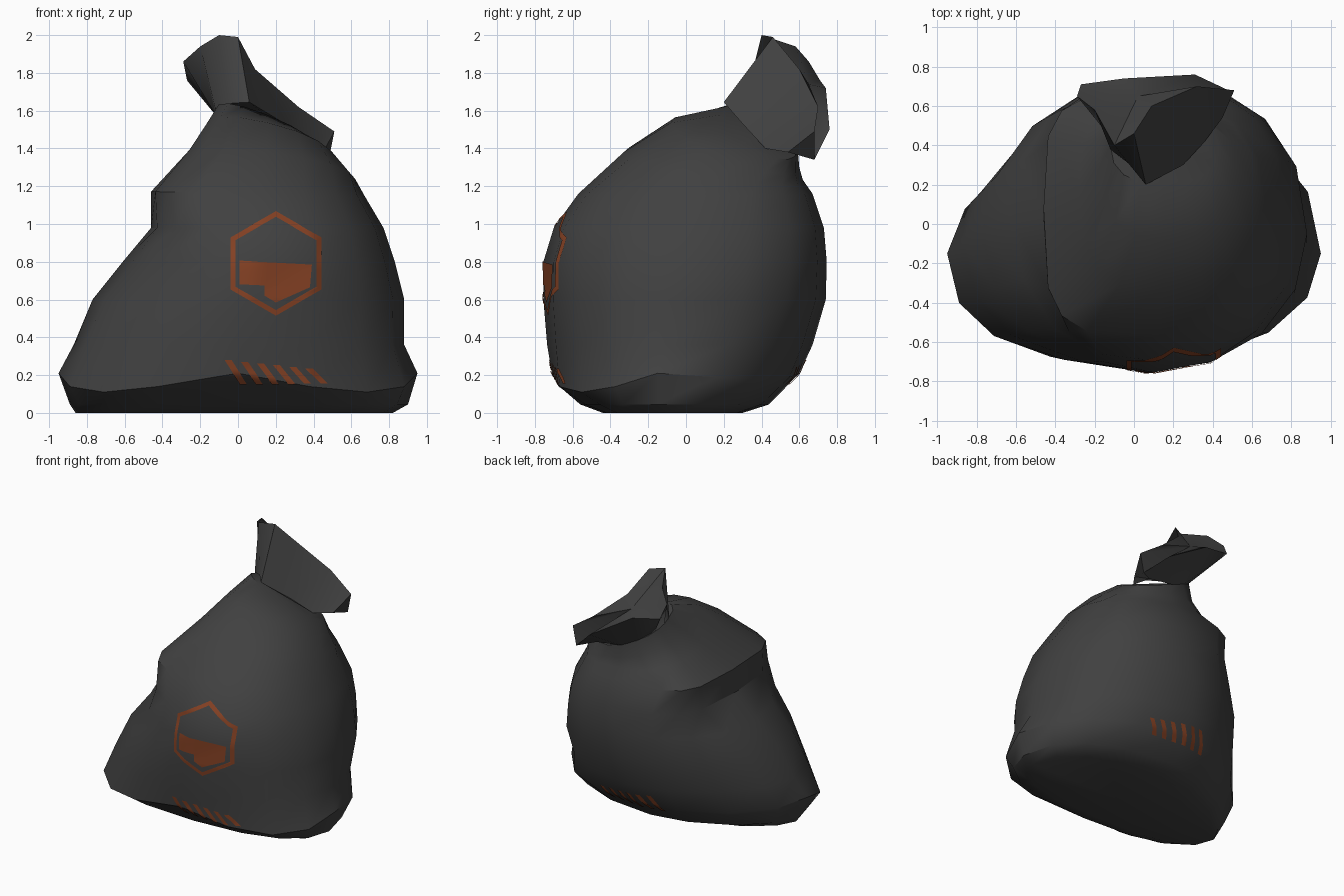
import bpy, bmesh, math
from mathutils import Vector
from mathutils.bvhtree import BVHTree

if "Cube" in bpy.data.objects:
    bpy.data.objects.remove(bpy.data.objects["Cube"])


def material(name, rgb):
    m = bpy.data.materials.new(name)
    m.diffuse_color = (*rgb, 1)
    m.use_nodes = True
    m.node_tree.nodes["Principled BSDF"].inputs["Base Color"].default_value = m.diffuse_color
    return m


BAG = material("charcoal plastic", (0.052, 0.052, 0.052))
PAINT = material("rust orange paint", (0.23, 0.052, 0.017))


def finish(bm, name, mat, angle=40):
    me = bpy.data.meshes.new(name)
    bm.to_mesh(me)
    ob = bpy.data.objects.new(name, me)
    bpy.context.collection.objects.link(ob)
    me.materials.append(mat)
    bpy.ops.object.select_all(action='DESELECT')
    ob.select_set(True)
    bpy.context.view_layer.objects.active = ob
    bpy.ops.object.shade_smooth_by_angle(angle=math.radians(angle))
    return ob


def loft(bm, rings):
    """Skin a stack of closed rings; returns the vertex loops."""
    loops = [[bm.verts.new(p) for p in r] for r in rings]
    for a, b in zip(loops, loops[1:]):
        for i in range(len(a)):
            j = (i + 1) % len(a)
            bm.faces.new((a[i], a[j], b[j], b[i]))
    return loops


# Bag body: lopsided rounded sections that tilt towards the neck
SIDES = 16
SECTIONS = [  # z, left, right, front, back, centre x, centre y, slope x, slope y
    (0.01, -0.86, 0.82, -0.44, 0.30, 0.00, -0.14, 0, 0),
    (0.045, -0.89, 0.90, -0.56, 0.44, 0.00, -0.15, 0, 0),
    (0.21, -0.95, 0.95, -0.71, 0.60, 0.00, -0.15, 0, 0),
    (0.36, -0.87, 0.88, -0.735, 0.67, 0.02, -0.10, 0, 0),
    (0.60, -0.77, 0.88, -0.755, 0.74, 0.06, -0.05, 0, 0),
    (0.80, -0.61, 0.83, -0.755, 0.745, 0.10, 0.00, 0, 0),
    (0.98, -0.46, 0.77, -0.70, 0.73, 0.14, 0.03, 0, 0),
    (1.16, -0.46, 0.67, -0.57, 0.67, 0.12, 0.08, -0.02, 0),
    (1.30, -0.28, 0.62, -0.33, 0.62, 0.15, 0.17, -0.13, -0.16),
    (1.41, -0.18, 0.52, -0.08, 0.60, 0.16, 0.28, -0.24, -0.35),
    (1.49, -0.12, 0.43, 0.20, 0.59, 0.15, 0.40, -0.40, -0.45),
]
# Corner squareness per section: back right, back left, front left, front right
CORNERS = [(2.2, 1.7, 2.6, 2.4)] * 2 + [
    (2.2, 1.6, 2.4, 2.1), (2.2, 1.7, 2.2, 2.1), (2.3, 1.9, 2.0, 2.1),
    (2.3, 2.3, 2.0, 2.1), (2.3, 3.2, 2.9, 2.1), (2.3, 4.0, 4.0, 2.2),
    (2.4, 3.2, 2.8, 2.2), (2.4, 2.6, 2.4, 2.3), (2.4, 2.4, 2.4, 2.4)]
RIM_DROP = {2: 0.10}  # the lower edge sags towards the corners


def section(k):
    z, xl, xr, yf, yb, cx, cy, sx, sy = SECTIONS[k]
    ring = []
    for i in range(SIDES):
        a = 2 * math.pi * i / SIDES
        c, s = math.cos(a), math.sin(a)
        n = CORNERS[k][i * 4 // SIDES]
        dx = math.copysign(abs(c) ** (2 / n), c) * ((xr - cx) if c > 0 else (cx - xl))
        dy = math.copysign(abs(s) ** (2 / n), s) * ((yb - cy) if s > 0 else (cy - yf))
        sag = RIM_DROP.get(k, 0) * abs(math.sin(2 * a)) * (1 if s < 0 else 0.3)
        ring.append((cx + dx, cy + dy, z + sx * dx + sy * dy - sag))
    return ring


bm = bmesh.new()
loops = loft(bm, [section(k) for k in range(len(SECTIONS))])
bm.faces.new(loops[0][::-1])
bm.faces.new(loops[-1])
for v in loops[0]:
    v.co.z = 0
bmesh.ops.recalc_face_normals(bm, faces=bm.faces)
tree = BVHTree.FromBMesh(bm)
finish(bm, "bag_body", BAG, 36)

# Gathered top: crumpled fan spreading from the tilted neck
neck = [(-0.03, 0.31, 1.64), (0.06, 0.20, 1.645), (0.25, 0.30, 1.53), (0.36, 0.42, 1.40),
        (0.45, 0.54, 1.38), (0.36, 0.60, 1.37), (0.15, 0.60, 1.40), (0.02, 0.57, 1.46),
        (-0.08, 0.50, 1.53), (-0.12, 0.44, 1.58), (-0.12, 0.38, 1.61)]
rim = [(-0.10, 0.40, 2.00), (0.00, 0.46, 1.99), (0.09, 0.60, 1.82), (0.32, 0.70, 1.62),
       (0.51, 0.68, 1.49), (0.48, 0.68, 1.34), (0.31, 0.76, 1.50), (-0.05, 0.74, 1.72),
       (-0.27, 0.71, 1.76), (-0.29, 0.65, 1.86), (-0.20, 0.58, 1.94)]
bm = bmesh.new()
loops = loft(bm, [neck, rim])
hub = bm.verts.new((0.02, 0.65, 1.74))
top = loops[-1]
for i in range(len(top)):
    bm.faces.new((top[i], top[(i + 1) % len(top)], hub))
bm.faces.new(loops[0][::-1])
bmesh.ops.recalc_face_normals(bm, faces=bm.faces)
finish(bm, "gathered_top", BAG, 55)


def paint(name, quads, side, steps=8):
    """Press thin painted patches, given as x/z quads, onto the bag."""
    bm = bmesh.new()
    for quad in quads:
        a, b, c, d = (Vector(p) for p in quad)
        grid = []
        for i in range(steps + 1):
            u = i / steps
            row = []
            for j in range(steps + 1):
                p = a.lerp(b, u).lerp(d.lerp(c, u), j / steps)
                hit, normal, _, _ = tree.ray_cast(Vector((p.x, 3 * side, p.y)), Vector((0, -side, 0)))
                row.append(bm.verts.new(hit + normal * 0.006))
            grid.append(row)
        for i in range(steps):
            for j in range(steps):
                f = bm.faces.new((grid[i][j], grid[i + 1][j], grid[i + 1][j + 1], grid[i][j + 1]))
                f.normal_update()
                if f.normal.y * side < 0:
                    f.normal_flip()
    return finish(bm, name, PAINT)


# Painted hexagon outline and block on the front
def hex_point(r, k):
    a = math.radians(90 + 60 * k)
    return (0.20 + r * math.cos(a), 0.79 + r * math.sin(a))


paint("painted_hexagon", [(hex_point(0.275, k), hex_point(0.275, k + 1),
                           hex_point(0.245, k + 1), hex_point(0.245, k)) for k in range(6)], -1)
paint("painted_block", [((0.01, 0.68), (0.01, 0.805), (0.39, 0.785), (0.38, 0.665)),
                        ((0.14, 0.62), (0.14, 0.675), (0.38, 0.665), (0.20, 0.585))], -1)


# Slanted hazard stripes along the lower front and back
def stripes(x0, lean, count, top_z):
    out = []
    for i in range(count):
        x = x0 + 0.085 * i
        zt = top_z - 0.009 * i
        out.append(((x, zt), (x + 0.037, zt), (x + 0.037 + lean, 0.155), (x + lean, 0.155)))
    return out


paint("front_stripes", stripes(-0.07, 0.08, 6, 0.28), -1)
paint("back_stripes", stripes(-0.12, -0.07, 6, 0.29), 1)
